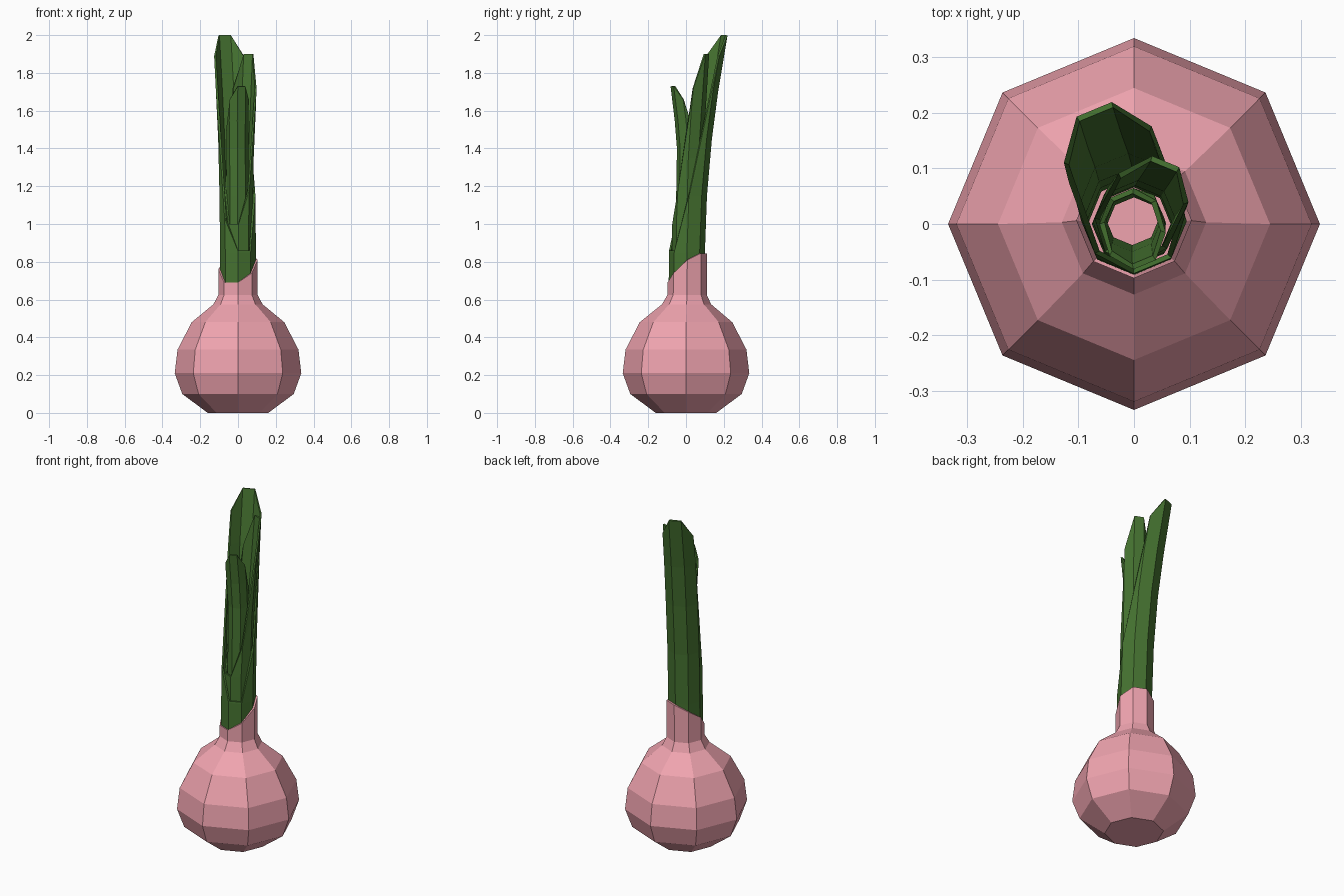
import bpy
import bmesh
from math import cos, sin, pi

if "Cube" in bpy.data.objects:
    bpy.data.objects.remove(bpy.data.objects["Cube"])

SIDES = 8


def material(name, rgb):
    m = bpy.data.materials.new(name)
    m.diffuse_color = (*rgb, 1)
    m.use_nodes = True
    m.node_tree.nodes["Principled BSDF"].inputs["Base Color"].default_value = m.diffuse_color
    return m


pink = material("pink_skin", (0.87, 0.37, 0.43))
green = material("green_leaf", (0.06, 0.17, 0.03))


def tube(name, sections, rim, mat, closed_base=False):
    """Eight-sided tube through (z, cx, cy, r) sections, each column cut at its own rim height."""
    bm = bmesh.new()

    def section_at(z):
        for a, b in zip(sections, sections[1:]):
            if z <= b[0]:
                t = (z - a[0]) / (b[0] - a[0])
                return [p + (q - p) * t for p, q in zip(a, b)]
        return sections[-1]

    rings = []
    for s in sections:
        ring = []
        for k in range(SIDES):
            z, cx, cy, r = section_at(min(s[0], rim[k]))
            a = 2 * pi * k / SIDES
            ring.append(bm.verts.new((cx + r * cos(a), cy + r * sin(a), z)))
        rings.append(ring)
    for lo, hi in zip(rings, rings[1:]):
        for k in range(SIDES):
            n = (k + 1) % SIDES
            bm.faces.new((lo[k], lo[n], hi[n], hi[k]))
    if closed_base:
        bm.faces.new(rings[0][::-1])
    # collapse the columns above their cut
    bmesh.ops.remove_doubles(bm, verts=bm.verts[:], dist=1e-5)
    bmesh.ops.recalc_face_normals(bm, faces=bm.faces[:])
    me = bpy.data.meshes.new(name)
    bm.to_mesh(me)
    bm.free()
    me.materials.append(mat)
    ob = bpy.data.objects.new(name, me)
    bpy.context.collection.objects.link(ob)
    wall = ob.modifiers.new("wall", "SOLIDIFY")
    wall.thickness = 0.01
    wall.offset = -1
    return ob


# rim heights run anticlockwise from +x in 45 degree steps

# bulb with slanted open neck
tube("bulb",
     [(0, 0, 0, 0.16), (0.1, 0, 0, 0.295), (0.21, 0, 0, 0.335),
      (0.335, 0, 0, 0.32), (0.48, 0, 0, 0.245), (0.575, 0, 0.003, 0.13),
      (0.625, 0, 0.006, 0.104), (0.845, 0, 0.007, 0.104)],
     [0.81, 0.845, 0.845, 0.81, 0.76, 0.69, 0.69, 0.74], pink, True)

# outer leaf, leaning back
tube("outer_leaf",
     [(0.55, 0, 0, 0.083), (0.85, 0, 0.005, 0.085), (1.15, -0.003, 0.016, 0.085),
      (1.45, -0.01, 0.042, 0.085), (1.7, -0.022, 0.075, 0.085), (2.0, -0.038, 0.125, 0.085)],
     [1.17, 1.89, 2.0, 2.0, 1.89, 1.03, 0.86, 0.86], green)

# middle leaf, leaning back right
tube("middle_leaf",
     [(0.55, 0, 0, 0.066), (1.0, 0.002, 0.003, 0.066), (1.35, 0.007, 0.012, 0.066),
      (1.6, 0.018, 0.028, 0.066), (1.9, 0.03, 0.047, 0.066)],
     [1.72, 1.9, 1.9, 1.72, 1.18, 1.0, 1.0, 1.18], green)

# inner leaf, tip bending forward
tube("inner_leaf",
     [(0.55, 0, 0, 0.048), (1.15, -0.002, 0.006, 0.048), (1.4, -0.003, 0.01, 0.048),
      (1.55, -0.004, 0, 0.05), (1.73, -0.003, -0.02, 0.052)],
     [1.66, 1.5, 1.2, 1.2, 1.5, 1.66, 1.73, 1.73], green)
